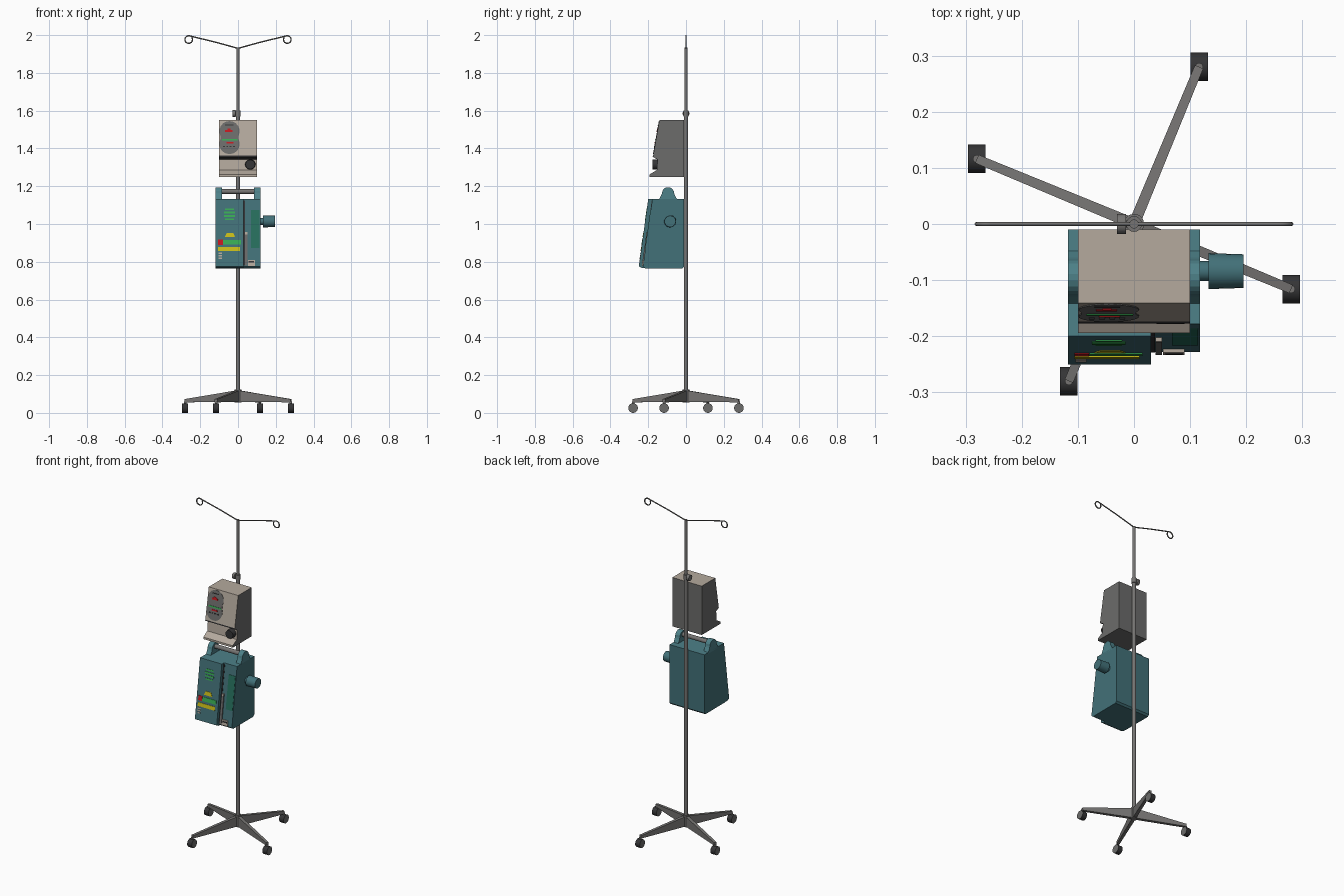
import bpy, bmesh, math
from mathutils import Vector, Matrix

if "Cube" in bpy.data.objects:
    bpy.data.objects.remove(bpy.data.objects["Cube"])


def mat(name, r, g, b):
    m = bpy.data.materials.new(name)
    m.diffuse_color = (r, g, b, 1)
    m.use_nodes = True
    m.node_tree.nodes["Principled BSDF"].inputs["Base Color"].default_value = m.diffuse_color
    return m


METAL = mat("grey metal", 0.18, 0.175, 0.17)
BEIGE = mat("beige plastic", 0.46, 0.40, 0.34)
TEAL = mat("teal plastic", 0.075, 0.22, 0.25)
BODY = mat("dark teal plastic", 0.055, 0.165, 0.19)
DARK = mat("dark plastic", 0.035, 0.035, 0.037)
PANEL = mat("grey panel", 0.15, 0.15, 0.147)
GREEN = mat("green", 0.04, 0.42, 0.09)
DEEP = mat("deep green", 0.02, 0.16, 0.11)
YELLOW = mat("yellow", 0.60, 0.52, 0.01)
RED = mat("red", 0.55, 0.01, 0.015)


def finish(name, bm, m, smooth=False):
    bmesh.ops.recalc_face_normals(bm, faces=bm.faces)
    me = bpy.data.meshes.new(name)
    bm.to_mesh(me)
    bm.free()
    me.materials.append(m)
    o = bpy.data.objects.new(name, me)
    bpy.context.collection.objects.link(o)
    if smooth:
        bpy.ops.object.select_all(action='DESELECT')
        o.select_set(True)
        bpy.context.view_layer.objects.active = o
        bpy.ops.object.shade_smooth_by_angle(angle=math.radians(40))
    return o


def recolour(o, m, rule):
    """Give a second colour to the faces whose normal meets the rule."""
    o.data.materials.append(m)
    for p in o.data.polygons:
        if rule(p.normal):
            p.material_index = 1


def loft(name, a, b, m):
    """Solid between two matching outlines."""
    bm = bmesh.new()
    va, vb = [bm.verts.new(p) for p in a], [bm.verts.new(p) for p in b]
    bm.faces.new(va)
    bm.faces.new(vb[::-1])
    n = len(a)
    for i in range(n):
        bm.faces.new((va[i], va[(i + 1) % n], vb[(i + 1) % n], vb[i]))
    return finish(name, bm, m)


def side_profile(name, x0, x1, yz, m):
    return loft(name, [(x0, y, z) for y, z in yz], [(x1, y, z) for y, z in yz], m)


def rod(name, p, q, r, m, r2=None, n=20):
    p, q = Vector(p), Vector(q)
    bm = bmesh.new()
    rot = (q - p).to_track_quat('Z', 'Y').to_matrix().to_4x4()
    bmesh.ops.create_cone(bm, cap_ends=True, segments=n, radius1=r, radius2=r2 or r,
                          depth=(q - p).length, matrix=Matrix.Translation((p + q) / 2) @ rot)
    return finish(name, bm, m, True)


def plate(name, face, xz, m, t=0.002):
    """Thin plate with outline xz lying on a sloping front face y = face(z)."""
    return loft(name, [(x, face(z) - t, z) for x, z in xz],
                [(x, face(z) + 0.002, z) for x, z in xz], m)


def rect(x0, x1, z0, z1):
    return [(x0, z0), (x1, z0), (x1, z1), (x0, z1)]


# Pole, thinner upper pole, clamp collar and knob
rod("lower_pole", (0, 0, 0.06), (0, 0, 1.58), 0.0115, METAL)
rod("upper_pole", (0, 0, 1.57), (0, 0, 1.935), 0.008, METAL)
rod("clamp_collar", (0, 0, 1.57), (0, 0, 1.60), 0.014, METAL)
rod("clamp_knob", (-0.03, 0, 1.585), (-0.014, 0, 1.585), 0.018, METAL)
rod("clamp_screw", (-0.016, 0, 1.585), (0, 0, 1.585), 0.006, METAL)

# Bag hooks: sloping arms ending in a curl
for s, side in ((-1, "left"), (1, "right")):
    pts = [(0, 1.93), (s * 0.12, 1.963)]
    for i in range(21):
        a = math.radians(105 - i * 16)
        pts.append((s * (0.261 + 0.02 * math.cos(a)), 1.9765 + 0.02 * math.sin(a)))
    cu = bpy.data.curves.new("hook", 'CURVE')
    cu.dimensions = '3D'
    cu.bevel_depth = 0.0035
    cu.bevel_resolution = 2
    cu.use_fill_caps = True
    sp = cu.splines.new('POLY')
    sp.points.add(len(pts) - 1)
    for p, (x, z) in zip(sp.points, pts):
        p.co = (x, 0, z, 1)
    tmp = bpy.data.objects.new("hook_curve", cu)
    me = bpy.data.meshes.new_from_object(tmp)
    bpy.data.objects.remove(tmp)
    me.materials.clear()
    me.materials.append(METAL)
    bpy.context.collection.objects.link(bpy.data.objects.new(side + "_bag_hook", me))

# Base: hub, four tapering legs, casters with dark treads
rod("base_hub", (0, 0, 0.055), (0, 0, 0.125), 0.018, METAL)
for i, (x, y) in enumerate([(0.116, 0.28), (-0.28, 0.116), (-0.116, -0.28), (0.28, -0.116)]):
    d = Vector((x, y, 0))
    n = Vector((-y, x, 0)).normalized()

    def section(c, w, z0, z1):
        return [c + n * u + Vector((0, 0, z)) for u, z in
                ((-w, z0), (w, z0), (w, z1), (-w, z1))]
    loft(f"leg_{i}", section(d * 0, 0.010, 0.058, 0.12), section(d, 0.008, 0.056, 0.073), METAL)
    rod(f"caster_stem_{i}", (x, y, 0.03), (x, y, 0.06), 0.007, METAL)
    wheel = rod(f"caster_wheel_{i}", (x - 0.0155, y, 0.0255), (x + 0.0155, y, 0.0255), 0.0255, DARK)
    recolour(wheel, PANEL, lambda v: abs(v.x) > 0.9)

# Upper pump housing: beige front and top, grey sides, back and bottom
case = side_profile("upper_pump_body", -0.1, 0.1,
                    [(-0.01, 1.25), (-0.194, 1.25), (-0.194, 1.262), (-0.155, 1.285),
                     (-0.15, 1.343), (-0.175, 1.357), (-0.141, 1.55), (-0.01, 1.55)], BEIGE)
recolour(case, PANEL, lambda v: abs(v.x) > 0.9 or v.y > 0.9 or v.z < -0.95)


def up(z):
    return -0.175 + (z - 1.357) * 0.034 / 0.193


# Waisted control panel with rounded ends
outline = []
for cz, start in ((1.491, -25), (1.424, 155)):
    for k in range(13):
        a = math.radians(start + k * 230 / 12)
        outline.append((-0.045 + 0.054 * math.cos(a), cz + 0.054 * math.sin(a)))
plate("upper_control_panel", up, outline, PANEL)
plate("upper_red_display", up, rect(-0.068, -0.03, 1.488, 1.498), RED, 0.004)
plate("upper_red_display_top", up, rect(-0.056, -0.04, 1.498, 1.505), RED, 0.004)
plate("upper_slot", up, rect(-0.07, -0.025, 1.522, 1.526), DARK, 0.004)
plate("upper_green_row", up, rect(-0.085, -0.002, 1.443, 1.451), GREEN, 0.004)
plate("upper_red_row", up, rect(-0.062, -0.025, 1.425, 1.433), RED, 0.004)
for k in range(4):
    plate(f"upper_key_{k}", up, rect(-0.08 + k * 0.018, -0.07 + k * 0.018, 1.408, 1.414), DARK, 0.004)
side_profile("upper_shadow_gap", -0.0995, 0.0995,
             [(-0.152, 1.342), (-0.177, 1.356), (-0.174, 1.362), (-0.145, 1.35)], DARK)
rod("upper_dial", (0.065, -0.145, 1.315), (0.065, -0.178, 1.315), 0.028, DARK, 0.025)


# Lower pump: housing, thicker door on the left half
def low(z):
    return -0.25 + (z - 0.775) * 0.05 / 0.358


def back_face(z):
    return low(z) + 0.022


for part in (
    side_profile("lower_pump_body", -0.118, 0.118,
                 [(-0.01, 0.775), (-0.02, 0.765), (-0.215, 0.765), (back_face(0.775), 0.775),
                  (back_face(1.133), 1.133), (-0.01, 1.133)], BODY),
    side_profile("lower_pump_door", -0.118, 0.03,
                 [(-0.19, 0.766), (-0.232, 0.766), (low(0.775), 0.775),
                  (low(1.133), 1.133), (-0.17, 1.133)], BODY)):
    recolour(part, TEAL, lambda v: v.z > 0.9)

# Door displays and keys
for k in range(4):
    w = 0.03 if k in (1, 2) else 0.024
    z = 1.02 + k * 0.018
    plate(f"green_bar_{k}", low, rect(-0.045 - w, -0.045 + w, z, z + 0.009), GREEN)
plate("yellow_display", low, [(-0.07, 0.93), (-0.015, 0.93), (-0.025, 0.953), (-0.06, 0.953)], YELLOW)
plate("red_key", low, rect(-0.106, -0.08, 0.89, 0.918), RED)
plate("green_strip", low, rect(-0.079, 0.015, 0.892, 0.916), GREEN)
plate("yellow_strip", low, rect(-0.106, 0.01, 0.856, 0.878), YELLOW)
for k in range(3):
    plate(f"small_mark_{k}", low, rect(-0.104, -0.085, 0.815 + k * 0.013, 0.822 + k * 0.013), BEIGE)

# Recessed right side: groove, tube channel, green panel, latch
plate("door_groove", back_face, rect(0.03, 0.037, 0.78, 1.125), DARK)
plate("tube_channel", back_face, rect(0.038, 0.05, 0.78, 0.955), PANEL, 0.006)
plate("tube_channel_cap", back_face, rect(0.038, 0.05, 0.945, 0.957), BEIGE, 0.007)
plate("green_side_panel", back_face, rect(0.068, 0.114, 0.872, 1.075), DEEP)
plate("latch", back_face, rect(0.052, 0.09, 0.778, 0.81), BEIGE, 0.006)
plate("latch_slot", back_face, rect(0.056, 0.086, 0.796, 0.803), DARK, 0.008)

# Carry handle: rounded ears and a bar
ear = [(-0.148, 1.125), (-0.14, 1.135), (-0.13, 1.155)]
ear += [(-0.095 - 0.032 * math.cos(math.radians(a)), 1.163 + 0.032 * math.sin(math.radians(a)))
        for a in range(0, 181, 20)]
ear += [(-0.06, 1.155), (-0.05, 1.135), (-0.042, 1.125)]
for s, side in ((-1, "left"), (1, "right")):
    side_profile(side + "_handle_ear", s * 0.086, s * 0.118, ear, TEAL)
rod("handle_bar", (-0.09, -0.095, 1.172), (0.09, -0.095, 1.172), 0.013, METAL)

# Side knob
rod("side_knob_shaft", (0.11, -0.084, 1.014), (0.135, -0.084, 1.014), 0.018, BODY)
rod("side_knob", (0.133, -0.084, 1.014), (0.195, -0.084, 1.014), 0.032, BODY, 0.030)
